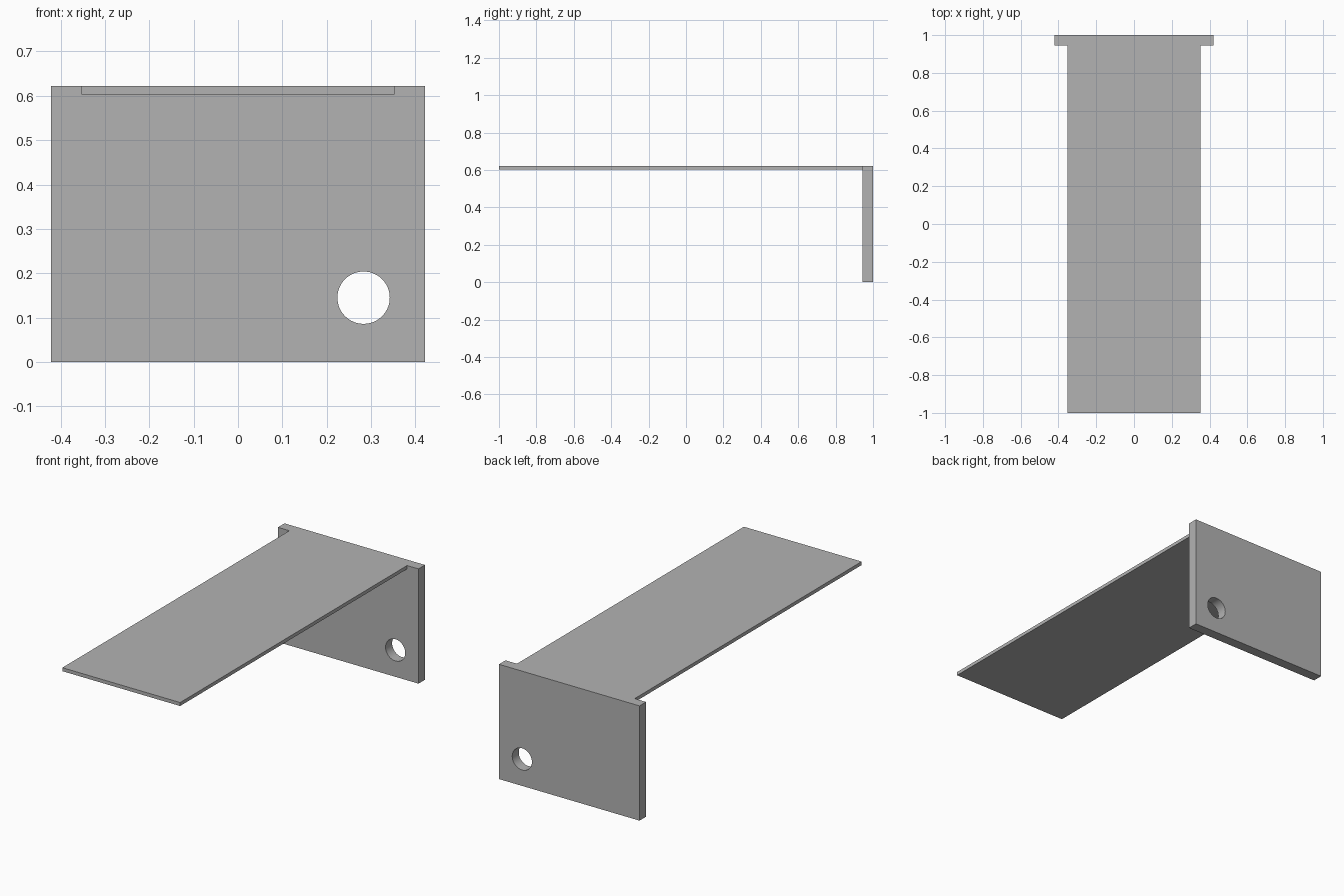
import bpy
import math

cube = bpy.data.objects.get("Cube")
if cube:
    bpy.data.objects.remove(cube, do_unlink=True)

# Plain grey finish
GREY = (0.45, 0.45, 0.45, 1)
grey = bpy.data.materials.new("plain grey")
grey.use_nodes = True
grey.diffuse_color = GREY
grey.node_tree.nodes["Principled BSDF"].inputs["Base Color"].default_value = GREY

WIDTH, SHELF_WIDTH = 0.843, 0.706
HEIGHT, SHELF_THICK = 0.622, 0.019
BACK_THICK = 0.056
BACK_FRONT = 1 - BACK_THICK


def box(name, low, high):
    """Box spanning two opposite corners."""
    bpy.ops.mesh.primitive_cube_add(size=1)
    obj = bpy.context.object
    obj.name = name
    obj.location = [(a + b) / 2 for a, b in zip(low, high)]
    obj.scale = [b - a for a, b in zip(low, high)]
    bpy.ops.object.transform_apply(location=True, rotation=True, scale=True)
    obj.data.materials.append(grey)
    return obj


# Shelf: thin panel flush with the top of the back plate
box("shelf", (-SHELF_WIDTH / 2, -1, HEIGHT - SHELF_THICK),
    (SHELF_WIDTH / 2, BACK_FRONT, HEIGHT))

# Back plate: upright panel
plate = box("back_plate", (-WIDTH / 2, BACK_FRONT, 0), (WIDTH / 2, 1, HEIGHT))

# Round cable hole through the back plate
bpy.ops.mesh.primitive_cylinder_add(
    vertices=64, radius=0.059, depth=0.3,
    location=(0.283, 1 - BACK_THICK / 2, 0.145), rotation=(math.pi / 2, 0, 0))
cutter = bpy.context.object
cutter.name = "hole_cutter"
cutter.hide_render = True
cutter.data.materials.append(grey)

hole = plate.modifiers.new("cable hole", "BOOLEAN")
hole.operation = "DIFFERENCE"
hole.solver = "EXACT"
hole.object = cutter
bpy.ops.object.select_all(action="DESELECT")
plate.select_set(True)
bpy.context.view_layer.objects.active = plate
bpy.ops.object.modifier_apply(modifier=hole.name)
bpy.data.objects.remove(cutter, do_unlink=True)

# Smooth hole wall, crisp edges
bpy.ops.object.shade_smooth_by_angle(angle=math.radians(30))
